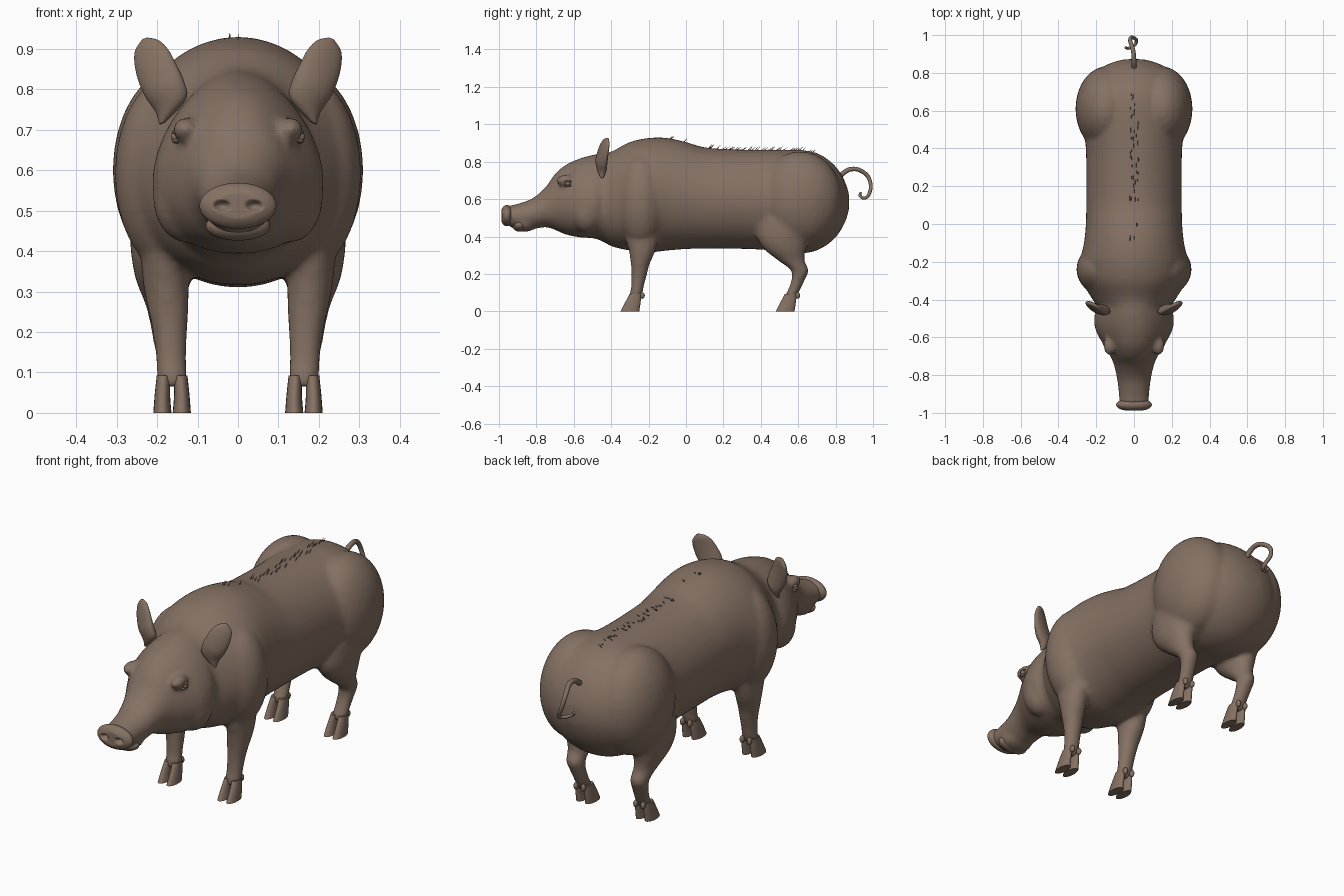
import bpy, bmesh, math, random
from mathutils import Vector, Matrix

if "Cube" in bpy.data.objects:
    bpy.data.objects.remove(bpy.data.objects["Cube"], do_unlink=True)
random.seed(4)
X, Y, Z = Vector((1, 0, 0)), Vector((0, 1, 0)), Vector((0, 0, 1))

hide = bpy.data.materials.new("brown hide")
hide.use_nodes = True
colour = (0.235, 0.165, 0.125, 1)
hide.diffuse_color = colour
hide.node_tree.nodes["Principled BSDF"].inputs["Base Color"].default_value = colour


def finish(bm, name, angle=50):
    bmesh.ops.recalc_face_normals(bm, faces=bm.faces)
    mesh = bpy.data.meshes.new(name)
    bm.to_mesh(mesh)
    bm.free()
    mesh.materials.append(hide)
    ob = bpy.data.objects.new(name, mesh)
    bpy.context.collection.objects.link(ob)
    bpy.ops.object.select_all(action="DESELECT")
    ob.select_set(True)
    bpy.context.view_layer.objects.active = ob
    bpy.ops.object.shade_smooth_by_angle(angle=math.radians(angle))
    return ob


def spline(rows, steps):
    """Catmull-Rom through rows of numbers."""
    out = []
    for i in range(len(rows) - 1):
        quad = [rows[max(0, min(len(rows) - 1, i + j))] for j in (-1, 0, 1, 2)]
        for s in range(steps):
            t = s / steps
            out.append([b + t / 2 * (c - a + t * (2*a - 5*b + 4*c - d + t * (3*(b - c) + d - a)))
                        for a, b, c, d in zip(*quad)])
    return out + [list(rows[-1])]


def loft(bm, rows, u, v, side=1, n=32, steps=6):
    """Skin of elliptical rings; each row is x, y, z, radius u, radius v, sag."""
    rings = []
    for x, y, z, ru, rv, *sag in spline(rows, steps):
        k = sag[0] if sag else 0
        ring = []
        for i in range(n):
            a = math.tau * i / n
            p = Vector((x, y, z)) + u * (ru * math.cos(a) * (1 - k * math.sin(a))) + v * (rv * math.sin(a))
            p.x *= side
            ring.append(bm.verts.new(p))
        rings.append(ring)
    for a, b in zip(rings, rings[1:]):
        for i in range(n):
            bm.faces.new((a[i], a[(i + 1) % n], b[(i + 1) % n], b[i]))
    bm.faces.new(rings[0])
    bm.faces.new(rings[-1])


def ball(bm, centre, radii, segments=32):
    m = Matrix.Translation(centre) @ Matrix.Diagonal((*radii, 1))
    return bmesh.ops.create_uvsphere(bm, u_segments=segments, v_segments=segments // 2,
                                     radius=1, matrix=m)["verts"]


# Trunk and head stations: y, half width, bottom, top, sag
stations = [
    (-.95, .078, .455, .565, 0), (-.90, .08, .44, .575, 0), (-.82, .09, .44, .605, 0),
    (-.75, .105, .45, .665, .05), (-.70, .125, .435, .735, .1), (-.64, .16, .41, .785, .15),
    (-.56, .20, .395, .82, .2), (-.49, .207, .39, .838, .2), (-.44, .195, .37, .845, .12),
    (-.39, .225, .345, .858, .08), (-.30, .275, .325, .905, .05), (-.20, .285, .315, .927, .03),
    (-.10, .265, .325, .927, 0), (0, .255, .333, .905, 0), (.10, .253, .335, .877, 0),
    (.25, .253, .335, .866, 0), (.40, .255, .33, .864, 0), (.52, .27, .32, .864, 0),
    (.62, .275, .31, .862, 0), (.71, .26, .33, .842, 0), (.79, .215, .385, .785, 0),
    (.84, .15, .455, .715, 0), (.868, .07, .53, .64, 0), (.873, .01, .58, .59, 0)]
front_leg = [
    (.17, -.24, .50, .08, .10), (.18, -.235, .40, .062, .09), (.178, -.235, .32, .057, .07),
    (.172, -.245, .25, .05, .05), (.168, -.25, .20, .043, .042), (.165, -.26, .13, .038, .034),
    (.163, -.268, .09, .038, .034), (.163, -.275, .065, .026, .028)]
hind_leg = [
    (.18, .55, .50, .09, .17), (.185, .52, .40, .08, .14), (.185, .53, .33, .068, .11),
    (.18, .565, .27, .05, .07), (.175, .608, .22, .043, .048), (.17, .60, .17, .039, .036),
    (.165, .58, .12, .036, .033), (.163, .565, .09, .036, .033), (.163, .558, .065, .026, .028)]

# Body: trunk, head, shoulders, haunches and legs fused into one skin
bm = bmesh.new()
loft(bm, [(0, y, (lo + hi) / 2, w, (hi - lo) / 2, k) for y, w, lo, hi, k in stations], X, Z, n=48)
ball(bm, (0, -.865, .47), (.078, .07, .045))
for s in (1, -1):
    loft(bm, front_leg, X, Y, s)
    loft(bm, hind_leg, X, Y, s)
    ball(bm, (.155 * s, -.24, .59), (.15, .14, .25))
    ball(bm, (.145 * s, .61, .60), (.165, .225, .255))
    ball(bm, (.125 * s, -.53, .53), (.085, .085, .11))
    ball(bm, (.13 * s, -.645, .70), (.032, .05, .03))
body = finish(bm, "body", 80)
remesh = body.modifiers.new("fuse", "REMESH")
remesh.mode = "VOXEL"
remesh.voxel_size = .011
remesh.use_smooth_shade = True
soften = body.modifiers.new("soften", "SMOOTH")
soften.factor = .5
soften.iterations = 8

# Snout disc with two dented nostrils
bm = bmesh.new()
for v in ball(bm, (0, -.957, .512), (.095, .036, .057), 96):
    if v.co.y < -.957:
        v.co.y = max(v.co.y, -.987)
        for s in (1, -1):
            d = math.hypot((v.co.x - .04 * s) / .022, (v.co.z - .512) / .015)
            if d < 1:
                v.co.y += .022 * (1 - d * d)
finish(bm, "snout_disc", 80)

# Lower lip
bm = bmesh.new()
ball(bm, (0, -.89, .462), (.08, .04, .036))
finish(bm, "lower_lip")

across = Vector((.85, .34, -.38)).normalized()
through = Vector((-.35, .93, 0)).normalized()
ear = [(.187, -.45, .716, .008, .008), (.166, -.452, .76, .043, .024), (.181, -.452, .80, .054, .027),
       (.199, -.445, .84, .054, .023), (.214, -.435, .88, .048, .018), (.225, -.425, .908, .034, .013),
       (.231, -.42, .925, .008, .006)]

for label, s in (("left", 1), ("right", -1)):
    # Ears
    bm = bmesh.new()
    loft(bm, ear, across, through, s)
    finish(bm, label + "_ear", 80)

    # Eyes: eyeball between two lids
    bm = bmesh.new()
    ball(bm, (.154 * s, -.632, .683), (.012, .014, .013), 16)
    for dz in (-.011, .011):
        ball(bm, (.153 * s, -.632, .683 + dz), (.011, .02, .006), 16)
    finish(bm, label + "_eye")

    # Cloven hooves with dewclaws
    for part, y in (("front", -.27), ("hind", .56)):
        bm = bmesh.new()
        for t in (1, -1):
            x = .163 + .024 * t
            loft(bm, [(x - .003 * t, y, .092, .017, .032), (x, y - .015, .045, .019, .042),
                      (x, y - .03, 0, .0225, .05)], X, Y, s, 20, 3)
            ball(bm, ((.163 + .02 * t) * s, y + .036, .085), (.011, .014, .018), 12)
        finish(bm, label + "_" + part + "_hoof")

# Curly tail
path = [(0, .83, .73), (0, .87, .757), (-.005, .92, .758), (-.02, .97, .725), (-.012, .988, .67),
        (.012, .975, .62), (.005, .95, .605), (-.03, .93, .618), (-.045, .935, .635)]
curve = bpy.data.curves.new("tail", "CURVE")
curve.dimensions = "3D"
curve.bevel_depth = .012
curve.bevel_resolution = 4
curve.use_fill_caps = True
line = curve.splines.new("POLY")
points = spline(path, 6)
line.points.add(len(points) - 1)
for i, (point, co) in enumerate(zip(line.points, points)):
    point.co = (*co, 1)
    point.radius = 1.1 - .55 * i / len(points)
curve.materials.append(hide)
bpy.context.collection.objects.link(bpy.data.objects.new("tail", curve))

# Bristles leaning back along the spine
bm = bmesh.new()
for i in range(46):
    y = random.uniform(-.1, 0) if i < 6 else random.uniform(.1, .68)
    a, b = next(p for p in zip(stations, stations[1:]) if p[0][0] <= y <= p[1][0])
    top = a[3] + (b[3] - a[3]) * (y - a[0]) / (b[0] - a[0])
    m = (Matrix.Translation((random.uniform(-.025, .025), y, top + .002))
         @ Matrix.Rotation(math.radians(random.uniform(-60, -35)), 4, "X"))
    bmesh.ops.create_cone(bm, segments=6, cap_ends=True, radius1=.0028, radius2=.0005,
                          depth=.04, matrix=m)
finish(bm, "back_bristles")
